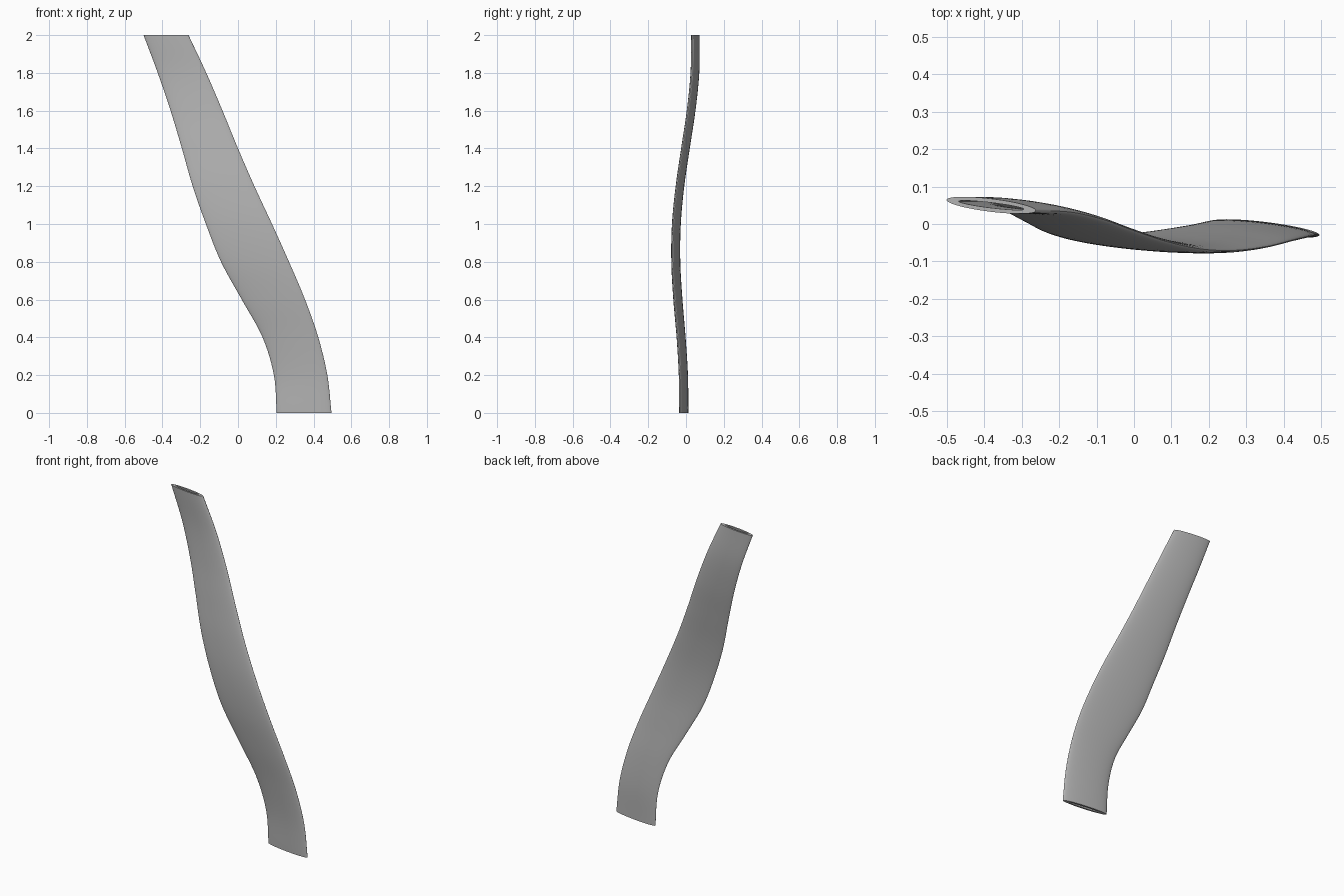
import bpy
import bmesh
from math import cos, sin, pi

old_cube = bpy.data.objects.get("Cube")
if old_cube:
    bpy.data.objects.remove(old_cube, do_unlink=True)

# Outline of the blade at evenly spaced heights, from the foot to the tip
HEIGHT = 2.0
LEFT_EDGE = [0.205, 0.19, 0.13, 0.02, -0.09, -0.17, -0.24, -0.297, -0.357, -0.425, -0.5]
RIGHT_EDGE = [0.495, 0.473, 0.425, 0.355, 0.27, 0.18, 0.087, 0.0, -0.082, -0.168, -0.262]
SWEEP = [-0.012, -0.014, -0.026, -0.043, -0.054, -0.051, -0.032, -0.003, 0.027, 0.047, 0.05]
TILT = [-0.12, -0.12, -0.11, -0.1, -0.09, -0.09, -0.09, -0.1, -0.11, -0.12, -0.12]
HALF_THICK = 0.0175
RINGS = 60
SIDES = 48


def smooth_sample(values, t):
    """Catmull-Rom interpolation through evenly spaced values, t from 0 to 1."""
    last = len(values) - 1
    i = min(int(t * last), last - 1)
    f = t * last - i
    b, c = values[i], values[i + 1]
    a = values[i - 1] if i > 0 else 2 * b - c
    d = values[i + 2] if i + 2 <= last else 2 * c - b
    slope_b, slope_c = (c - a) / 2, (d - b) / 2
    return (b + slope_b * f + (3 * (c - b) - 2 * slope_b - slope_c) * f ** 2
            + (2 * (b - c) + slope_b + slope_c) * f ** 3)


def section(bm, t, width_scale, thick_scale):
    """One tilted elliptical ring of the blade."""
    left, right = smooth_sample(LEFT_EDGE, t), smooth_sample(RIGHT_EDGE, t)
    middle, half = (left + right) / 2, (right - left) / 2
    sweep, tilt = smooth_sample(SWEEP, t), smooth_sample(TILT, t)
    ring = []
    for k in range(SIDES):
        angle = 2 * pi * k / SIDES
        dx = half * width_scale * cos(angle)
        dy = HALF_THICK * thick_scale * sin(angle)
        ring.append(bm.verts.new((middle + dx, sweep + tilt * dx + dy, HEIGHT * t)))
    return ring


def bridge(bm, lower, upper):
    for k in range(SIDES):
        n = (k + 1) % SIDES
        bm.faces.new((lower[k], lower[n], upper[n], upper[k]))


def loft(bm, width_scale, thick_scale):
    rings = [section(bm, i / RINGS, width_scale, thick_scale) for i in range(RINGS + 1)]
    for lower, upper in zip(rings, rings[1:]):
        bridge(bm, lower, upper)
    return rings


# Hollow blade: outer skin, inner channel and the two end rims
bm = bmesh.new()
outer = loft(bm, 1.0, 1.0)
inner = loft(bm, 0.73, 0.4)
bridge(bm, outer[0], inner[0])
bridge(bm, outer[-1], inner[-1])
bmesh.ops.recalc_face_normals(bm, faces=bm.faces)
mesh = bpy.data.meshes.new("curved_blade")
bm.to_mesh(mesh)
bm.free()
blade = bpy.data.objects.new("curved_blade", mesh)
bpy.context.collection.objects.link(blade)

# Plain grey finish
grey = bpy.data.materials.new("plain_grey")
grey.use_nodes = True
colour = (0.45, 0.45, 0.45, 1.0)
grey.diffuse_color = colour
grey.node_tree.nodes["Principled BSDF"].inputs["Base Color"].default_value = colour
mesh.materials.append(grey)

bpy.ops.object.select_all(action='DESELECT')
blade.select_set(True)
bpy.context.view_layer.objects.active = blade
bpy.ops.object.shade_smooth_by_angle(angle=pi / 4)
